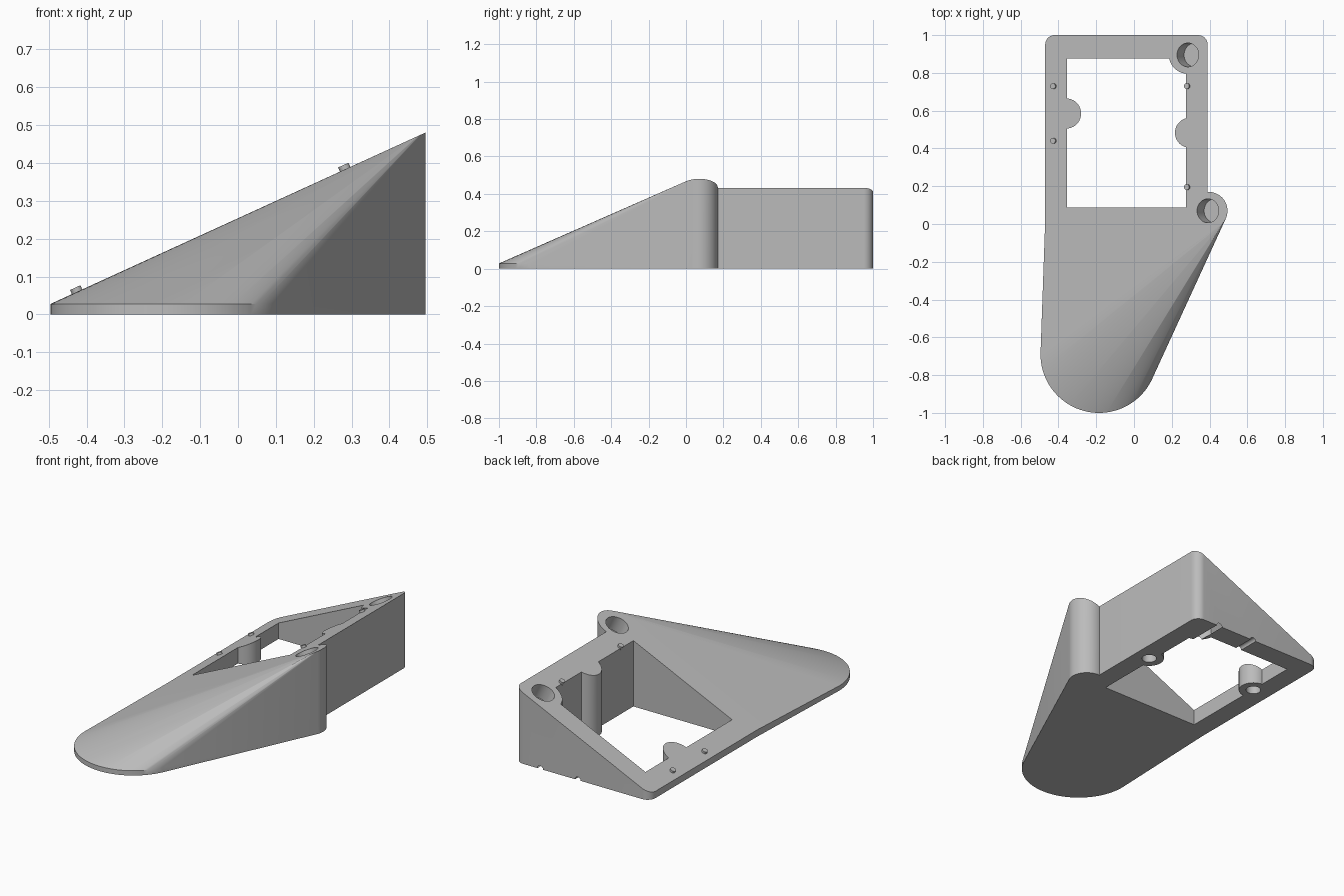
import bpy, bmesh, math
from mathutils import Vector, Matrix

SLOPE = 0.457
TILT = Matrix.Rotation(-math.atan(SLOPE), 4, 'Y')
SEG = 64

cube = bpy.data.objects.get("Cube")
if cube:
    bpy.data.objects.remove(cube, do_unlink=True)

grey = bpy.data.materials.new("plain grey")
grey.use_nodes = True
grey.diffuse_color = (0.5, 0.5, 0.5, 1)
grey.node_tree.nodes["Principled BSDF"].inputs["Base Color"].default_value = grey.diffuse_color


def top(x):
    """Height of the sloping top plane."""
    return 0.028 + SLOPE * (x + 0.495)


def arc(cx, cy, r, start=0, end=360, n=SEG):
    angles = [math.radians(start + (end - start) * i / n) for i in range(n)]
    return [(cx + r * math.cos(a), cy + r * math.sin(a)) for a in angles]


def finish(name, bm):
    bmesh.ops.recalc_face_normals(bm, faces=bm.faces)
    mesh = bpy.data.meshes.new(name)
    bm.to_mesh(mesh)
    bm.free()
    mesh.materials.append(grey)
    ob = bpy.data.objects.new(name, mesh)
    bpy.context.collection.objects.link(ob)
    return ob


def prism(name, outline, low, high):
    """Vertical prism; low and high are functions of x."""
    bm = bmesh.new()
    lower = [bm.verts.new((x, y, low(x))) for x, y in outline]
    upper = [bm.verts.new((x, y, high(x))) for x, y in outline]
    bm.faces.new(lower)
    bm.faces.new(upper)
    for i in range(len(outline)):
        j = (i + 1) % len(outline)
        bm.faces.new((lower[i], lower[j], upper[j], upper[i]))
    return finish(name, bm)


def rod(name, centre, r, length, turn=Matrix()):
    bm = bmesh.new()
    bmesh.ops.create_cone(bm, cap_ends=True, segments=SEG, radius1=r, radius2=r,
                          depth=length, matrix=Matrix.Translation(centre) @ turn)
    return finish(name, bm)


def combine(target, other, operation):
    mod = target.modifiers.new("join", 'BOOLEAN')
    mod.operation, mod.solver, mod.object = operation, 'EXACT', other
    bpy.context.view_layer.objects.active = target
    bpy.ops.object.modifier_apply(modifier=mod.name)
    bpy.data.objects.remove(other, do_unlink=True)


def smooth(ob):
    bpy.ops.object.select_all(action='DESELECT')
    ob.select_set(True)
    bpy.context.view_layer.objects.active = ob
    bpy.ops.object.shade_smooth_by_angle(angle=math.radians(30))


# Rear frame block with rounded back corners
outline = [(-0.47, 0.02), (0.39, 0.02)]
outline += arc(0.34, 0.95, 0.05, 0, 90, 12) + [(0.34, 1.0)]
outline += arc(-0.42, 0.95, 0.05, 90, 180, 12) + [(-0.47, 0.95)]
body = prism("wedge_body", outline, lambda x: 0, top)

# Front rest: skin stretched over a low disc, a tall post and the block's edge
bm = bmesh.new()
for x, y in arc(-0.185, -0.69, 0.31, n=96):
    for z in (0, 0.028):
        bm.verts.new((x, y, z))
for x, y in arc(0.395, 0.07, 0.1) + [(-0.47, 0.02)]:
    for z in (0, top(x)):
        bm.verts.new((x, y, z))
result = bmesh.ops.convex_hull(bm, input=bm.verts[:])
loose = [v for v in bm.verts if not v.link_faces]
bmesh.ops.delete(bm, geom=loose, context='VERTS')
bmesh.ops.dissolve_limit(bm, angle_limit=0.002, verts=bm.verts[:], edges=bm.edges[:])
combine(body, finish("front_rest", bm), 'UNION')

# Opening, leaving the corner post and the two side posts standing
opening = prism("opening", [(-0.355, 0.087), (0.275, 0.087), (0.275, 0.877), (-0.355, 0.877)],
                lambda x: -1, lambda x: 1)
side_posts = [(-0.36, 0.585, 0.06), (0.297, 0.483, 0.1)]
for x, y, r in [(0.285, 0.895, 0.1)] + [(x, y, 0.08) for x, y, d in side_posts]:
    combine(opening, rod("post", (x, y, 0), r, 4), 'DIFFERENCE')
combine(body, opening, 'DIFFERENCE')

# Screw holes under the side posts
for x, y, depth in side_posts:
    combine(body, rod("screw_hole", (x, y, 0), 0.04, 2 * depth), 'DIFFERENCE')

# Round sockets sunk square to the slope
for x, y in [(0.285, 0.895), (0.391, 0.07)]:
    combine(body, rod("socket", (x, y, top(x)), 0.063, 0.18, TILT), 'DIFFERENCE')

# Cable grooves under the back wall
for x in (0.23, -0.01):
    combine(body, rod("groove", (x, 0.95, 0), 0.018, 0.4,
                      Matrix.Rotation(math.pi / 2, 4, 'X')), 'DIFFERENCE')
smooth(body)

# Small locating pegs on the rim
for i, (x, y) in enumerate([(-0.425, 0.73), (-0.425, 0.44), (0.283, 0.73), (0.283, 0.195)]):
    peg = rod(f"peg_{i + 1}", Vector((x, y, top(x))), 0.015, 0.024, TILT)
    smooth(peg)
